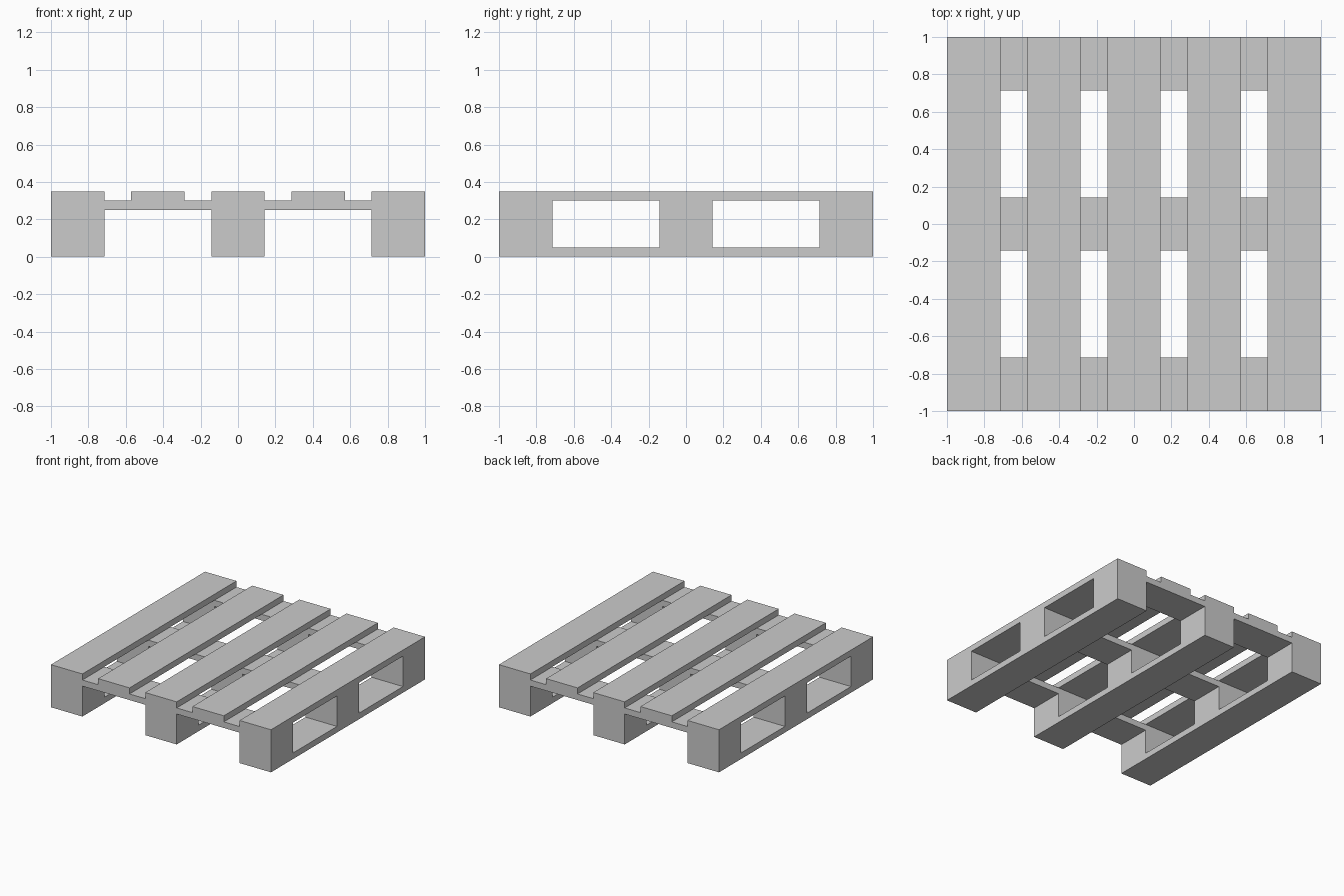
import bpy
import bmesh
from mathutils import Matrix, Vector

if "Cube" in bpy.data.objects:
    bpy.data.objects.remove(bpy.data.objects["Cube"])

U = 2 / 7          # board width
T = 0.05           # board thickness
BLOCK_H = 0.20     # spacer block height
OUTER = 1 - U / 2  # centre line of the outer boards
ROWS = (-OUTER, 0, OUTER)


def box(name, size, centre):
    """Axis-aligned flat-shaded box with real dimensions."""
    bm = bmesh.new()
    bmesh.ops.create_cube(bm, size=1, matrix=Matrix.Diagonal((*size, 1)))
    mesh = bpy.data.meshes.new(name)
    bm.to_mesh(mesh)
    bm.free()
    obj = bpy.data.objects.new(name, mesh)
    obj.location = Vector(centre)
    bpy.context.collection.objects.link(obj)
    return obj


# Bottom runners, front to back
for i, x in enumerate(ROWS, 1):
    box(f"bottom_runner_{i}", (U, 2, T), (x, 0, T / 2))

# Spacer blocks, three per runner
for i, x in enumerate(ROWS, 1):
    for j, y in enumerate(ROWS, 1):
        box(f"spacer_block_{i}_{j}", (U, U, BLOCK_H), (x, y, T + BLOCK_H / 2))

# Cross boards, left to right over the blocks
for j, y in enumerate(ROWS, 1):
    box(f"cross_board_{j}", (2, U, T), (0, y, T + BLOCK_H + T / 2))

# Five evenly spaced deck boards
for i in range(5):
    x = -OUTER + i * OUTER / 2
    box(f"deck_board_{i + 1}", (U, 2, T), (x, 0, T + BLOCK_H + 1.5 * T))
